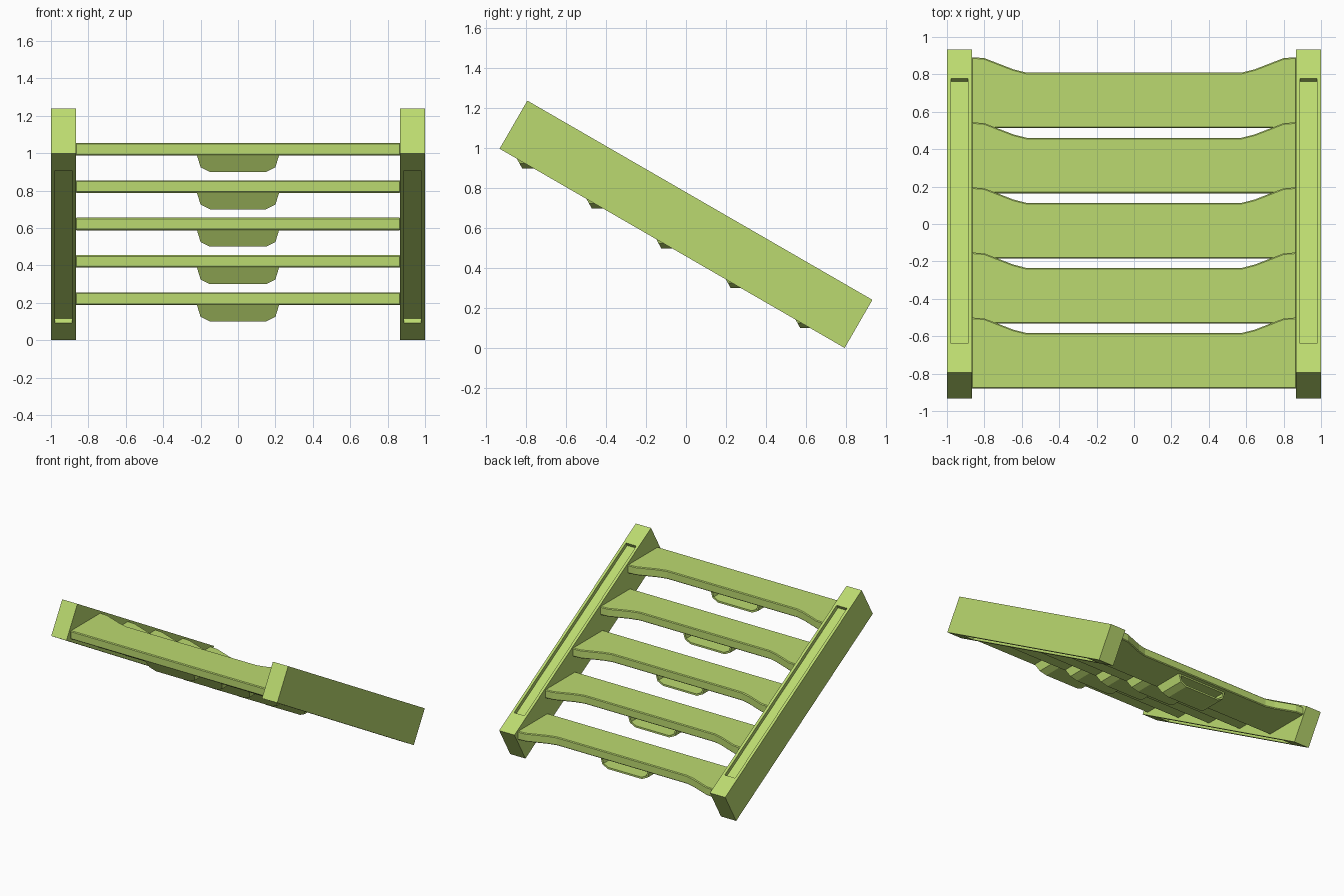
import bpy, bmesh, math
from mathutils import Matrix, Vector

if "Cube" in bpy.data.objects:
    bpy.data.objects.remove(bpy.data.objects["Cube"])

mat = bpy.data.materials.new("lime_paint")
mat.diffuse_color = (0.50, 0.70, 0.16, 1)
mat.use_nodes = True
mat.node_tree.nodes["Principled BSDF"].inputs["Base Color"].default_value = mat.diffuse_color

RISE, RUN, STEPS = 0.2, 0.348, 5
SLOPE = math.radians(-30)


def finish(bm, name, bevel=0.0):
    bmesh.ops.recalc_face_normals(bm, faces=bm.faces)
    me = bpy.data.meshes.new(name)
    bm.to_mesh(me)
    bm.free()
    me.materials.append(mat)
    ob = bpy.data.objects.new(name, me)
    bpy.context.collection.objects.link(ob)
    if bevel:
        m = ob.modifiers.new("soft_edges", "BEVEL")
        m.width, m.segments, m.limit_method = bevel, 1, "ANGLE"
    return ob


def prism(points, direction):
    """Extrude a closed 3D outline along a direction."""
    bm = bmesh.new()
    face = bm.faces.new([bm.verts.new(p) for p in points])
    out = bmesh.ops.extrude_face_region(bm, geom=[face])
    bmesh.ops.translate(bm, vec=direction,
                        verts=[v for v in out["geom"] if isinstance(v, bmesh.types.BMVert)])
    bmesh.ops.recalc_face_normals(bm, faces=bm.faces)
    return bm


def pocket(bm, normal, margin, depth, end_margin=None, length_axis=1):
    """Sink a framed recess into the face looking along normal."""
    bm.normal_update()
    face = max(bm.faces, key=lambda f: f.normal.dot(normal))
    bmesh.ops.inset_region(bm, faces=[face], thickness=margin, use_even_offset=True)
    if end_margin:
        for v in face.verts:
            v.co[length_axis] -= math.copysign(end_margin - margin, v.co[length_axis])
    out = bmesh.ops.extrude_discrete_faces(bm, faces=[face])
    floor = out["faces"][0]
    # bridge the lowered floor back to its rim
    rim = [e for e in bm.edges if e.is_boundary]
    bmesh.ops.translate(bm, vec=-normal * depth, verts=floor.verts[:])
    bmesh.ops.bridge_loops(bm, edges=rim)


# Side rails: sloping beams with a long recess in the upper and lower faces
for side, label in ((-1, "left"), (1, "right")):
    bm = bmesh.new()
    bmesh.ops.create_cube(bm, size=1)
    bmesh.ops.scale(bm, vec=(0.135, 1.994, 0.278), verts=bm.verts)
    for n in (Vector((0, 0, 1)), Vector((0, 0, -1))):
        pocket(bm, n, 0.022, 0.03, end_margin=0.18)
    bmesh.ops.transform(bm, verts=bm.verts,
                        matrix=Matrix.Translation((side * 0.9325, 0, 0.62))
                        @ Matrix.Rotation(SLOPE, 4, "X"))
    finish(bm, label + "_side_rail")

# Treads with flared ends, each with an open-backed bracket underneath
half = [(0.87, -0.88), (0.87, -0.50), (0.80, -0.505), (0.645, -0.565), (0.575, -0.583)]
outline = half + [(-x, y) for x, y in reversed(half)]
bracket = [(-0.22, 0.99), (-0.20, 0.925), (-0.15, 0.90),
           (0.15, 0.90), (0.20, 0.925), (0.22, 0.99)]
for i in range(STEPS):
    shift = Vector((0, RUN * i, -RISE * (STEPS - 1 - i) * 0))
    drop = RISE * i
    bm = prism([(x, y + shift.y, 0.988 - drop) for x, y in outline], (0, 0, 0.067))
    finish(bm, f"tread_{i + 1}", 0.006)

    bm = prism([(x, -0.82, z) for x, z in bracket], (0, 0.20, 0))
    # front face leans forward towards the tread
    for v in bm.verts:
        if v.co.y < -0.8:
            v.co.y -= (v.co.z - 0.90) * 0.55
    pocket(bm, Vector((0, 1, 0)), 0.014, 0.12)
    bmesh.ops.translate(bm, vec=(0, shift.y, -drop), verts=bm.verts)
    finish(bm, f"tread_bracket_{i + 1}")
